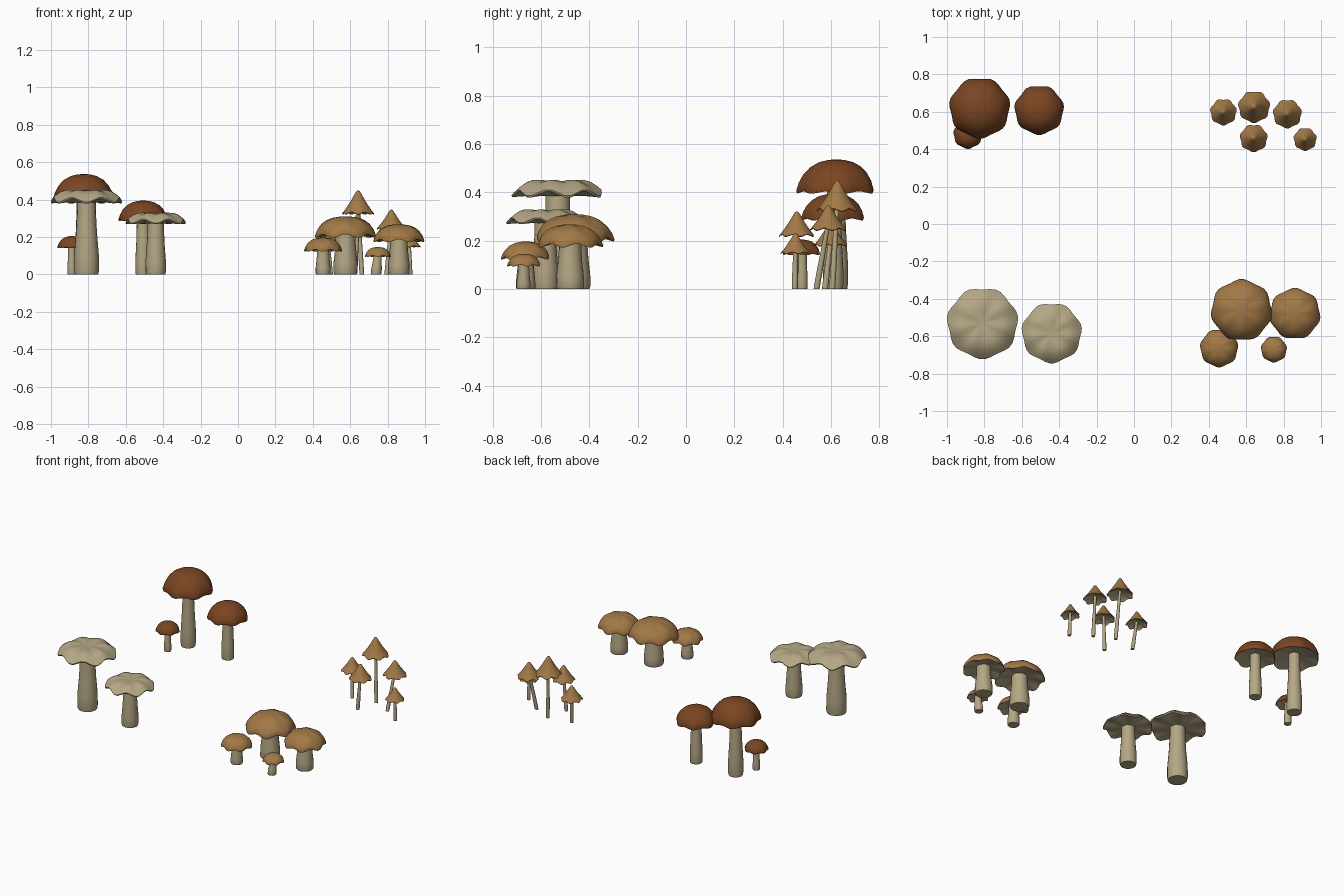
import bpy, bmesh, math

if "Cube" in bpy.data.objects:
    bpy.data.objects.remove(bpy.data.objects["Cube"])

def material(name, rgb):
    m = bpy.data.materials.new(name)
    m.diffuse_color = (*rgb, 1)
    m.use_nodes = True
    m.node_tree.nodes["Principled BSDF"].inputs["Base Color"].default_value = m.diffuse_color
    return m

PALE = material("pale_cream", (0.46, 0.385, 0.235))
TAN = material("tan_brown", (0.36, 0.19, 0.062))
DARK = material("dark_brown", (0.195, 0.06, 0.016))

# Cap profiles from apex to rim, then underside: (radius, height) as fractions
DOME = [(0, 1), (.22, .98), (.45, .91), (.66, .77), (.83, .56), (.94, .32), (1, .08),
        (.98, 0), (.92, .02), (.6, .12), (.22, .2)]
BELL = [(0, 1), (.1, .97), (.2, .86), (.4, .62), (.62, .38), (.84, .17), (1, .03),
        (.98, 0), (.88, .05), (.5, .14), (.15, .2)]
FLAT = [(0, .93), (.22, .95), (.42, 1), (.6, .96), (.76, .78), (.9, .48), (1, .22),
        (.98, .1), (.85, .1), (.55, .08), (.25, .0)]
RIM = 7          # profile index where the underside starts
SIDES = 42

def loft(name, rings, mats, mat_rule):
    """Skin closed rings of points; a one-point ring makes a tip."""
    bm = bmesh.new()
    vr = [[bm.verts.new(p) for p in ring] for ring in rings]
    for i in range(len(vr) - 1):
        a, b = vr[i], vr[i + 1]
        n = len(b)
        for k in range(n):
            j = (k + 1) % n
            quad = (a[0], b[k], b[j]) if len(a) == 1 else (a[k], b[k], b[j], a[j])
            bm.faces.new(quad).material_index = mat_rule(i)
    bm.faces.new(vr[-1]).material_index = mat_rule(len(vr))
    if len(vr[0]) > 1:
        bm.faces.new(vr[0]).material_index = mat_rule(0)
    bmesh.ops.recalc_face_normals(bm, faces=bm.faces)
    me = bpy.data.meshes.new(name)
    bm.to_mesh(me)
    bm.free()
    for m in mats:
        me.materials.append(m)
    ob = bpy.data.objects.new(name, me)
    bpy.context.collection.objects.link(ob)
    bpy.context.view_layer.objects.active = ob
    ob.select_set(True)
    bpy.ops.object.shade_smooth_by_angle(angle=math.radians(50))
    ob.select_set(False)

def mushroom(name, prof, cap_mat, x, y, r, z0, z1, stem_r, neck_r, up=False,
             base=None, lobes=7, wave=0.012, lump=0.035):
    phase = math.pi / 2 if up else -math.pi / 2
    y += r * lump * (-1 if up else 1)
    # Cap: lobed outline with a gently wavy rim
    rings = []
    for f, h in prof:
        z = z0 + h * (z1 - z0)
        if f == 0:
            rings.append([(x, y, z)])
            continue
        ring = []
        for k in range(SIDES):
            a = 2 * math.pi * k / SIDES
            c = math.cos(lobes * (a - phase))
            rr = r * f * (1 + lump * c * f)
            ring.append((x + rr * math.cos(a), y + rr * math.sin(a),
                         z - wave * f ** 2 * c * r / .19))
        rings.append(ring)
    loft(name + "_cap", rings, [cap_mat, PALE], lambda i: 0 if i < RIM else 1)
    # Stem: tapered, slightly swollen near the foot, leaning from base to cap
    bx, by = base or (x, y)
    top = z0 + .3 * (z1 - z0)
    srings = []
    for t, w in [(0, .9), (.05, 1), (.25, .95), (.55, .35), (.8, .05), (1, 0)]:
        rad = neck_r + (stem_r - neck_r) * w if t else stem_r * .93
        cx, cy = bx + (x - bx) * t, by + (y - by) * t
        srings.append([(cx + rad * math.cos(2 * math.pi * k / 16),
                        cy + rad * math.sin(2 * math.pi * k / 16), top * t)
                       for k in range(16)])
    loft(name + "_stem", srings, [PALE], lambda i: 0)

# Tall dark domes, back left
mushroom("dark_large", DOME, DARK, -.825, .615, .16, .40, .537, .05, .037, wave=.006)
mushroom("dark_medium", DOME, DARK, -.507, .605, .13, .288, .395, .042, .034, wave=.006)
mushroom("dark_small", DOME, DARK, -.888, .477, .076, .143, .205, .024, .02, wave=.006)

# Slender bell caps, back right
for i, (x, y, r, z0, z1, base) in enumerate([
        (.478, .595, .069, .18, .275, (.495, .575)), (.642, .622, .083, .325, .45, (.662, .605)),
        (.82, .585, .075, .245, .347, (.795, .54)), (.64, .455, .072, .22, .322, (.625, .45)),
        (.915, .45, .06, .148, .232, (.92, .45))]):
    mushroom(f"bell_{i + 1}", BELL, TAN, x, y, r, z0, z1, .0125, .0095,
             base=base, lobes=7, wave=.012, lump=.05)

# Wide pale wavy caps, front left
mushroom("pale_large", FLAT, PALE, -.81, -.537, .187, .385, .45, .067, .05, wave=.014)
mushroom("pale_small", FLAT, PALE, -.44, -.588, .158, .273, .328, .055, .044, wave=.014)

# Squat tan domes, front right
mushroom("tan_large", DOME, TAN, .575, -.455, .161, .205, .31, .065, .052, up=True)
mushroom("tan_medium", DOME, TAN, .86, -.475, .134, .18, .268, .058, .046, up=True)
mushroom("tan_small", DOME, TAN, .455, -.667, .1, .127, .197, .04, .032)
mushroom("tan_tiny", DOME, TAN, .748, -.673, .068, .097, .146, .029, .022, base=(.738, -.673))
